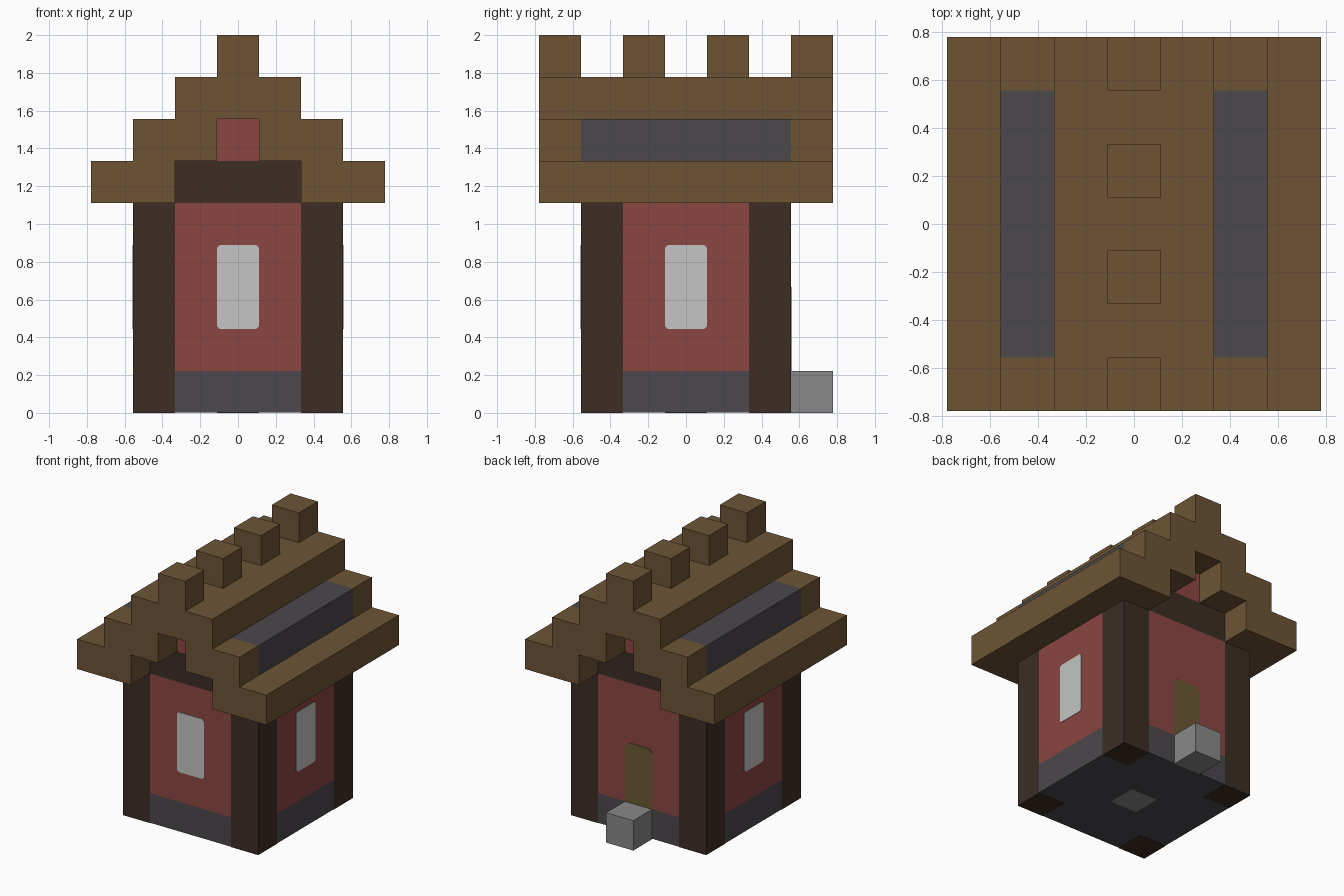
import bpy
import bmesh
from mathutils import Vector

U = 2 / 9  # one block

cube = bpy.data.objects.get("Cube")
if cube:
    bpy.data.objects.remove(cube, do_unlink=True)


def linear(c):
    c /= 255
    return c / 12.92 if c <= 0.04045 else ((c + 0.055) / 1.055) ** 2.4


def material(name, *rgb):
    color = [linear(c) for c in rgb] + [1]
    mat = bpy.data.materials.new(name)
    mat.use_nodes = True
    mat.diffuse_color = color
    bsdf = next(n for n in mat.node_tree.nodes if n.type == 'BSDF_PRINCIPLED')
    bsdf.inputs["Base Color"].default_value = color
    return mat


brick = material("red brick", 139, 70, 66)
timber = material("dark timber", 60, 45, 37)
plank = material("brown plank", 109, 84, 53)
slate = material("dark slate", 76, 72, 77)
stone = material("grey stone", 137, 137, 137)
glass = material("pale glass", 195, 197, 196)
door_wood = material("olive door wood", 106, 88, 52)


def prism(name, profile, axis, low, high, mat):
    """Extrude a profile, given in blocks, along the x, y or z axis."""
    def point(p, d):
        a, b = p
        return Vector({'x': (d, a, b), 'y': (a, d, b), 'z': (a, b, d)}[axis]) * U

    bm = bmesh.new()
    face = bm.faces.new([bm.verts.new(point(p, low)) for p in profile])
    new = bmesh.ops.extrude_face_region(bm, geom=[face])["geom"]
    shift = point((0, 0), high - low)
    bmesh.ops.translate(bm, vec=shift, verts=[v for v in new if isinstance(v, bmesh.types.BMVert)])
    bmesh.ops.recalc_face_normals(bm, faces=bm.faces)
    mesh = bpy.data.meshes.new(name)
    bm.to_mesh(mesh)
    bm.free()
    mesh.materials.append(mat)
    obj = bpy.data.objects.new(name, mesh)
    bpy.context.collection.objects.link(obj)
    return obj


def box(name, x, y, z, mat):
    rect = [(x[0], y[0]), (x[1], y[0]), (x[1], y[1]), (x[0], y[1])]
    return prism(name, rect, 'z', z[0], z[1], mat)


def panel(low, high, top_cut, bottom_cut):
    """Upright one-block-wide outline with clipped corners."""
    half = [(0.5 - bottom_cut, low), (0.5, low + bottom_cut),
            (0.5, high - top_cut), (0.5 - top_cut, high)]
    if not bottom_cut:
        half.pop(0)
    return half + [(-a, b) for a, b in reversed(half)]


# Body: cross-shaped plan with posts filling the corners
quarter = [(2.5, 1.5), (1.5, 1.5), (1.5, 2.5)]
upper = quarter + [(-a, b) for a, b in reversed(quarter)]
cross = upper + [(-a, -b) for a, b in upper]
prism("foundation", cross, 'z', 0.012, 1, slate)
prism("walls", cross, 'z', 1, 5, brick)
for sx, side in ((1, "left"), (-1, "right")):
    for sy, end in ((1, "back"), (-1, "front")):
        box(f"{end}_{side}_post", sorted((sx * 1.5, sx * 2.5)),
            sorted((sy * 1.5, sy * 2.5)), (0, 5), timber)
box("floor_stone", (-0.5, 0.5), (-0.5, 0.5), (0, 0.03), stone)
box("doorstep", (-0.5, 0.5), (2.5, 3.5), (0, 1), stone)

# Windows and back door as thin plates
window = panel(2, 4, 0.06, 0.06)
prism("front_window", window, 'y', -2.515, -2.49, glass)
prism("left_window", window, 'x', 2.49, 2.515, glass)
prism("right_window", window, 'x', -2.515, -2.49, glass)
prism("back_door", panel(1, 3, 0.12, 0), 'y', 2.49, 2.515, door_wood)

# Attic behind the gables
box("tie_beam", (-1.5, 1.5), (-2.5, 2.5), (5, 6), timber)
box("gable_wall", (-0.5, 0.5), (-2.5, 2.5), (6, 7), brick)

# Stepped gable ends with an open notch
half = [(0.5, 7), (0.5, 6), (1.5, 6), (1.5, 5), (3.5, 5), (3.5, 6),
        (2.5, 6), (2.5, 7), (1.5, 7), (1.5, 8)]
gable = half + [(-a, b) for a, b in reversed(half)]
prism("front_gable", gable, 'y', -3.5, -2.5, plank)
prism("back_gable", gable, 'y', 2.5, 3.5, plank)

# Roof courses between the gables
for s, side in ((1, "left"), (-1, "right")):
    box(f"{side}_eave", sorted((s * 1.5, s * 3.5)), (-2.5, 2.5), (5, 6), plank)
    box(f"{side}_slate_course", sorted((s * 0.5, s * 2.5)), (-2.5, 2.5), (6, 7), slate)
box("ridge_slab", (-1.5, 1.5), (-2.5, 2.5), (7, 8), plank)
for i in range(4):
    y = -3.5 + 2 * i
    box(f"ridge_block_{i + 1}", (-0.5, 0.5), (y, y + 1), (8, 9), plank)
